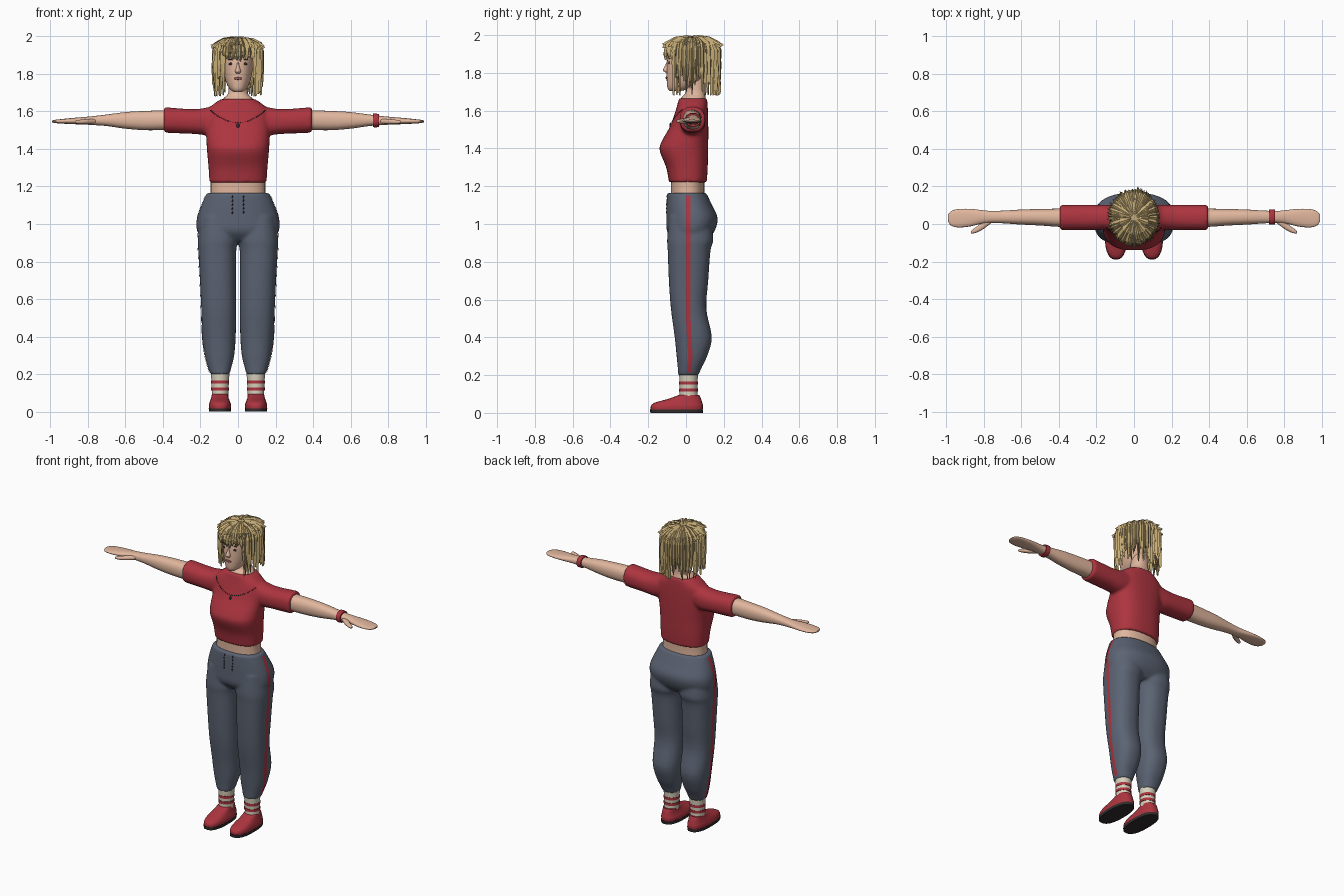
import bpy, bmesh, math, random
from mathutils import Vector, Matrix
from mathutils.bvhtree import BVHTree

if "Cube" in bpy.data.objects:
    bpy.data.objects.remove(bpy.data.objects["Cube"])

random.seed(4)


def material(name, rgb):
    m = bpy.data.materials.new(name)
    m.diffuse_color = (*rgb, 1)
    m.use_nodes = True
    m.node_tree.nodes["Principled BSDF"].inputs["Base Color"].default_value = m.diffuse_color
    return m


SKIN = material("skin", (0.75, 0.47, 0.34))
RED = material("red", (0.42, 0.035, 0.05))
BLUE = material("slate", (0.105, 0.125, 0.17))
HAIR = material("straw", (0.56, 0.41, 0.18))
CREAM = material("cream", (0.68, 0.63, 0.5))
DARK = material("dark", (0.03, 0.025, 0.025))
LIP = material("lip", (0.3, 0.1, 0.09))


def spline(rings, steps):
    """Catmull-Rom interpolation between section tuples."""
    out = []
    for i in range(len(rings) - 1):
        q = [rings[max(0, min(len(rings) - 1, i + k))] for k in (-1, 0, 1, 2)]
        for j in range(steps):
            t = j / steps
            out.append([0.5 * (2 * b + (c - a) * t + (2 * a - 5 * b + 4 * c - d) * t * t
                               + (3 * b - a - 3 * c + d) * t ** 3) for a, b, c, d in zip(*q)])
    return out + [list(rings[-1])]


def loft(bm, rings, axis="z", s=1, n=28, p=2.3, steps=4):
    """Capped loft; ring = (position, a0, a1, b0, b1); a,b = x,y or y,z."""
    loops = []
    for t, a0, a1, b0, b1 in spline(rings, steps):
        loop = []
        for k in range(n):
            c, d = math.cos(math.tau * k / n), math.sin(math.tau * k / n)
            a = (a0 + a1) / 2 + (a1 - a0) / 2 * math.copysign(abs(c) ** (2 / p), c)
            b = (b0 + b1) / 2 + (b1 - b0) / 2 * math.copysign(abs(d) ** (2 / p), d)
            co = (a * s, b, t) if axis == "z" else (t * s, a, b)
            loop.append(bm.verts.new(co))
        loops.append(loop)
    for l, m in zip(loops, loops[1:]):
        for k in range(n):
            bm.faces.new((l[k], l[(k + 1) % n], m[(k + 1) % n], m[k]))
    bm.faces.new(loops[0])
    bm.faces.new(loops[-1])


def ball(bm, pos, size, sub=2):
    mat = Matrix.Translation(pos) @ Matrix.Diagonal((*size, 1))
    bmesh.ops.create_icosphere(bm, subdivisions=sub, radius=1, matrix=mat)


def finish(name, bm, mat, smooth=True, voxel=0, normals=True):
    if normals:
        bmesh.ops.recalc_face_normals(bm, faces=bm.faces[:])
    me = bpy.data.meshes.new(name)
    bm.to_mesh(me)
    bm.free()
    ob = bpy.data.objects.new(name, me)
    bpy.context.collection.objects.link(ob)
    if voxel:  # fuse the overlapping lofts into one soft garment
        r = ob.modifiers.new("fuse", "REMESH")
        r.mode, r.voxel_size = "VOXEL", voxel
        sm = ob.modifiers.new("soften", "SMOOTH")
        sm.factor, sm.iterations = 0.5, 7
        dg = bpy.context.evaluated_depsgraph_get()
        me = bpy.data.meshes.new_from_object(ob.evaluated_get(dg))
        ob.modifiers.clear()
        ob.data = me
    me.materials.clear()
    me.materials.append(mat)
    if smooth:
        me.shade_smooth()
        me.set_sharp_from_angle(angle=math.radians(50))
    return ob


def part(name, mat, rings, **kw):
    bm = bmesh.new()
    loft(bm, rings, **kw)
    return finish(name, bm, mat)


def caster(ob):
    tree = BVHTree.FromPolygons([v.co for v in ob.data.vertices],
                                [tuple(f.vertices) for f in ob.data.polygons])
    return lambda o, d: tree.ray_cast(Vector(o), Vector(d))[0] or Vector(o) * 0


# Shirt: torso plus sleeves
bm = bmesh.new()
loft(bm, [(1.22, -.152, .152, -.09, .11), (1.3, -.157, .157, -.105, .115),
          (1.39, -.165, .165, -.14, .117), (1.44, -.168, .168, -.127, .118),
          (1.52, -.17, .17, -.083, .118), (1.6, -.168, .168, -.055, .116),
          (1.635, -.135, .135, -.045, .114), (1.665, -.092, .092, -.038, .112)], n=40, p=2.5)
for s in (1, -1):
    loft(bm, [(.08, -.02, .1, 1.5, 1.64), (.16, -.03, .103, 1.475, 1.622),
              (.24, -.033, .103, 1.48, 1.612), (.395, -.034, .102, 1.486, 1.623)], axis="x", s=s)
shirt = finish("shirt", bm, RED, voxel=.009)

# Trousers: hips plus legs
bm = bmesh.new()
loft(bm, [(.91, -.18, .18, -.06, .11), (.96, -.215, .215, -.1, .15), (1.03, -.217, .217, -.104, .168),
          (1.1, -.195, .195, -.103, .138), (1.165, -.167, .167, -.1, .107)], n=40)
for s in (1, -1):
    loft(bm, [(1.04, .01, .2, -.09, .13), (.92, .0, .214, -.1, .145), (.86, .009, .212, -.097, .13),
              (.7, .01, .203, -.091, .118), (.55, .01, .196, -.08, .108), (.4, .012, .19, -.06, .137),
              (.3, .02, .177, -.05, .112), (.24, .034, .162, -.044, .083),
              (.2, .044, .148, -.042, .067)], s=s)
trousers = finish("trousers", bm, BLUE, voxel=.008)

# Side stripes laid on the trousers
hit = caster(trousers)
bm = bmesh.new()
for s in (1, -1):
    rows = []
    for i in range(41):
        z = .215 + .935 * i / 40
        y = .012 + .01 * math.exp(-((z - .3) / .12) ** 2)
        rows.append([bm.verts.new(hit((s, y + w, z), (-s, 0, 0)) + Vector((.003 * s, 0, 0)))
                     for w in (-.012, 0, .012)])
    for a, b in zip(rows, rows[1:]):
        for k in (0, 1):
            f = (a[k], a[k + 1], b[k + 1], b[k])
            bm.faces.new(f if s > 0 else f[::-1])
finish("side_stripes", bm, RED, normals=False)

# Drawstrings
bm = bmesh.new()
for s in (1, -1):
    for i in range(5):
        z = 1.145 - i * .021
        ball(bm, hit((s * .03, -1, z), (0, 1, 0)), (.004, .004, .009), 1)
finish("drawstrings", bm, DARK)

# Necklace and pendant resting on the shirt
hit = caster(shirt)
bm = bmesh.new()
for i in range(-17, 18):
    x = .145 * math.sin(i / 17 * math.pi / 2)
    ball(bm, hit((x, -1, 1.54 + .065 * (x / .145) ** 2), (0, 1, 0)), (.0045, .003, .003), 1)
ball(bm, hit((0, -1, 1.523), (0, 1, 0)), (.009, .006, .014))
finish("necklace", bm, DARK)

# Skin: waist, neck, arms, thumbs
part("waist", SKIN, [(1.13, -.15, .15, -.08, .098), (1.19, -.146, .146, -.08, .097),
                     (1.27, -.148, .148, -.082, .1)])
part("neck", SKIN, [(1.6, -.1, .1, -.03, .105), (1.665, -.08, .08, -.026, .104),
                    (1.695, -.053, .053, -.004, .1), (1.77, -.048, .048, .0, .1)])
for s, side in ((1, "left"), (-1, "right")):
    part(side + "_arm", SKIN, [(.3, -.018, .085, 1.5, 1.607), (.4, -.015, .082, 1.5, 1.605),
         (.5, -.008, .08, 1.5, 1.602), (.6, -.003, .077, 1.508, 1.596), (.7, .004, .071, 1.522, 1.583),
         (.77, .006, .07, 1.527, 1.575), (.82, .0, .075, 1.53, 1.57), (.88, -.014, .081, 1.532, 1.565),
         (.94, -.018, .079, 1.535, 1.559), (.975, -.008, .068, 1.538, 1.555),
         (.99, .012, .05, 1.542, 1.551)], axis="x", s=s)
    part(side + "_thumb", SKIN, [(.76, .005, .035, 1.535, 1.56), (.8, -.025, .015, 1.532, 1.56),
         (.835, -.044, -.012, 1.533, 1.556), (.86, -.051, -.03, 1.536, 1.553),
         (.868, -.05, -.04, 1.54, 1.549)], axis="x", s=s, n=14)
part("wristband", RED, [(.72, -.002, .077, 1.516, 1.588), (.735, -.004, .078, 1.515, 1.588),
                        (.75, -.002, .077, 1.517, 1.586)], axis="x")

# Head with nose, eyes, brows and mouth
bm = bmesh.new()
loft(bm, [(1.703, -.022, .022, -.085, -.035), (1.72, -.044, .044, -.098, .03), (1.76, -.065, .065, -.102, .09),
          (1.82, -.078, .078, -.102, .125), (1.88, -.084, .084, -.097, .145), (1.93, -.08, .08, -.075, .14),
          (1.96, -.055, .055, -.035, .105), (1.975, -.02, .02, .01, .06)], n=32, p=2.15)
loft(bm, [(1.803, -.013, .013, -.11, -.07), (1.815, -.016, .016, -.122, -.07),
          (1.84, -.009, .009, -.11, -.07), (1.865, -.006, .006, -.1, -.07)], n=12)
head = finish("head", bm, SKIN)
hit = caster(head)
bm = bmesh.new()
for s in (1, -1):
    ball(bm, hit((.037 * s, -1, 1.853), (0, 1, 0)), (.014, .004, .007))
    ball(bm, hit((.038 * s, -1, 1.876), (0, 1, 0)), (.018, .004, .003))
finish("eyes_and_brows", bm, DARK)
bm = bmesh.new()
ball(bm, hit((0, -1, 1.775), (0, 1, 0)), (.024, .006, .007))
finish("mouth", bm, LIP)

# Hair: scalp cap with layered pointed locks
bm = bmesh.new()
loft(bm, [(1.9, -.112, .112, -.085, .16), (1.94, -.11, .11, -.083, .158),
          (1.968, -.09, .09, -.055, .13), (1.988, -.03, .03, .0, .07)], n=20, p=2, steps=2)


def lock(ang, start, tip, lift, half):
    c, d = math.cos(ang), math.sin(ang)
    path = [(.015, 1.988), (.07, 1.98), (.112, 1.957), (.127, 1.92),
            (.129, (1.92 + tip) / 2), (.124, tip)][start:]
    if tip > 1.93:
        path = [q for q in path if q[1] > tip] + [(.135, tip)]
    rows = []
    for i, (r, z) in enumerate(path):
        w = max(.002, half * (1 if i < len(path) - 2 else .75 if i < len(path) - 1 else .1))
        w = min(w, r * .5)
        jit = random.uniform(-.004, .004)
        rows.append([bm.verts.new(((r + lift + jit + o) * c - k * w * d,
                                   .035 + 1.1 * (r + lift + jit + o) * d + k * w * c,
                                   z + (lift if r < .12 else 0) + o / 2))
                     for k, o in ((-1, -.005), (0, .005), (1, -.005))])
    for a, b in zip(rows, rows[1:]):
        for k in (0, 1):
            bm.faces.new((a[k], b[k], b[k + 1], a[k + 1]))


for layer, lift in enumerate((-.006, .001, .006)):
    for i in range(44):
        ang = math.tau * (i + layer / 3 + random.uniform(-.3, .3)) / 44
        fringe = math.sin(ang) < 0 and abs(math.cos(ang)) < .66
        tip = random.uniform(1.865, 1.91) if fringe else random.uniform(1.675, 1.79)
        lock(ang, random.choice((0, 1)), tip, lift, random.uniform(.01, .016))
for i in range(40):  # short thatch on the crown
    lock(random.uniform(0, math.tau), random.choice((0, 0, 1)), random.uniform(1.932, 1.955),
         random.uniform(.004, .01), random.uniform(.012, .02))
finish("hair", bm, HAIR, smooth=False, normals=False)

# Socks with bands, shoes and soles
for s, side in ((1, "left"), (-1, "right")):
    part(side + "_sock", CREAM, [(.07, .052, .14, -.035, .062), (.13, .05, .14, -.033, .06),
                                 (.215, .045, .145, -.037, .064)], s=s, p=2)
    bm = bmesh.new()
    for z in (.113, .15):
        loft(bm, [(z, .047, .143, -.036, .063), (z + .017, .047, .143, -.036, .063)], s=s, p=2, steps=1)
    finish(side + "_sock_bands", bm, RED)
    part(side + "_shoe", RED, [(.016, .038, .154, -.187, .088), (.036, .037, .155, -.186, .09),
         (.054, .043, .15, -.165, .086), (.074, .05, .143, -.095, .08),
         (.094, .053, .139, -.04, .07)], s=s, p=2.5)
    part(side + "_sole", DARK, [(0, .037, .155, -.189, .09), (.018, .036, .156, -.19, .091)],
         s=s, p=2.5, steps=1)
